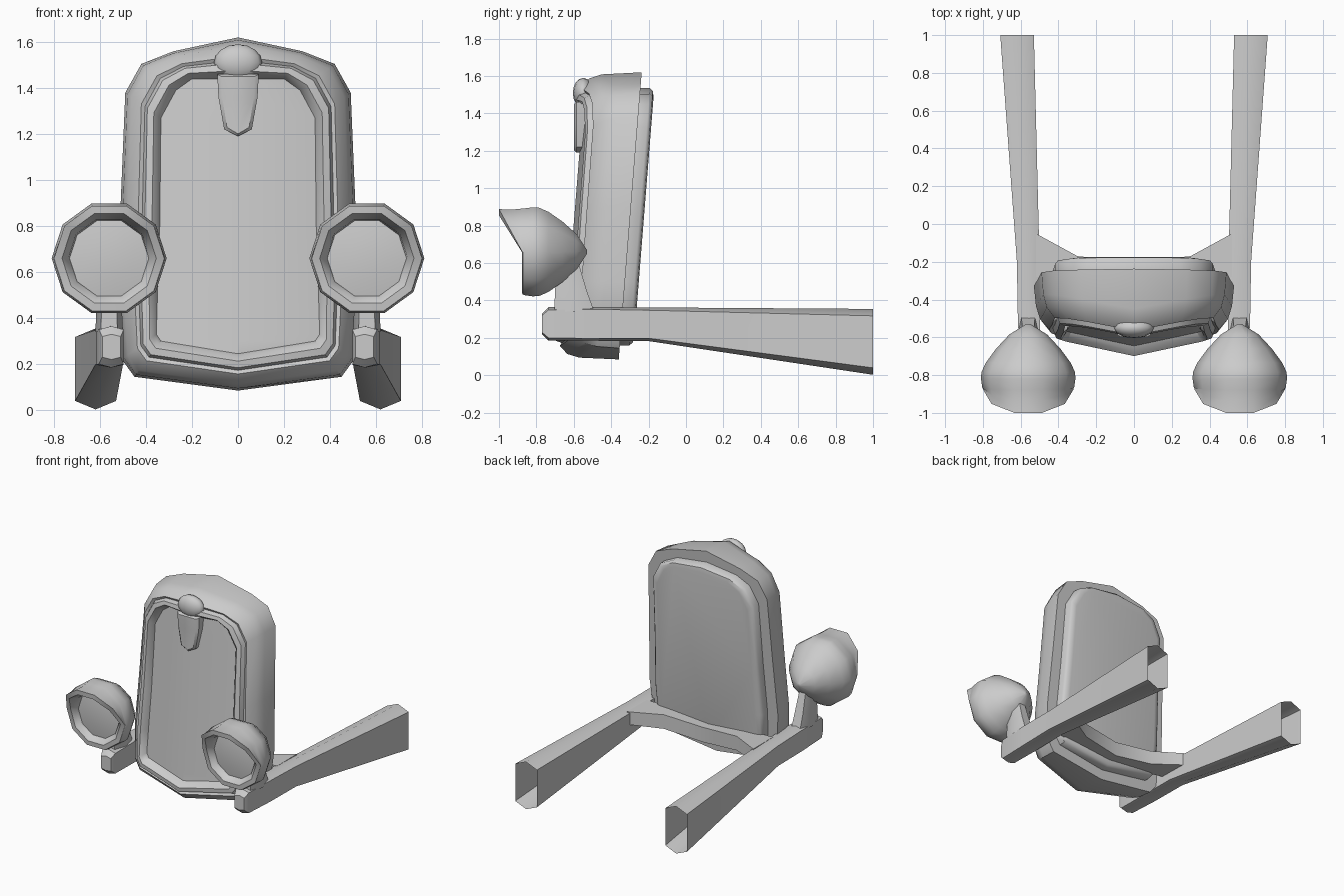
import bpy, bmesh, math

if "Cube" in bpy.data.objects:
    bpy.data.objects.remove(bpy.data.objects["Cube"])


def make(name, loops, closed=True, cap_first=False, cap_last=False, mirror=False, angle=40):
    """Loft a skin through equal-length loops of points."""
    bm = bmesh.new()
    rows = [[bm.verts.new(p) for p in lp] for lp in loops]
    n = len(rows[0])
    for a, b in zip(rows, rows[1:]):
        for i in range(n if closed else n - 1):
            j = (i + 1) % n
            bm.faces.new((a[i], a[j], b[j], b[i]))
    if cap_first:
        bm.faces.new(rows[0])
    if cap_last:
        bm.faces.new(rows[-1])
    if mirror:
        geom = bm.verts[:] + bm.edges[:] + bm.faces[:]
        bmesh.ops.mirror(bm, geom=geom, axis='X', merge_dist=-1)
    bmesh.ops.recalc_face_normals(bm, faces=bm.faces)
    me = bpy.data.meshes.new(name)
    bm.to_mesh(me)
    bm.free()
    ob = bpy.data.objects.new(name, me)
    bpy.context.collection.objects.link(ob)
    bpy.ops.object.select_all(action='DESELECT')
    ob.select_set(True)
    bpy.context.view_layer.objects.active = ob
    bpy.ops.object.shade_smooth_by_angle(angle=math.radians(angle))
    return ob


# Half outlines of the radiator shell and of the grille opening, top to bottom
OUTER = [(0, 1.62), (.28, 1.56), (.42, 1.505), (.49, 1.38), (.51, .9),
         (.53, .5), (.505, .22), (.45, .145), (0, .085)]
INNER = [(0, 1.44), (.2, 1.44), (.27, 1.39), (.335, 1.27), (.34, .8),
         (.35, .5), (.355, .33), (.335, .3), (0, .245)]


def front(x, z):
    return -.69 + .2 * abs(x) + .08 * (z - .1)


def back(x, z):
    return -.36 + .08 * (z - .08)


def ring(t, yfun, dy):
    half = [(a + (c - a) * t, b + (d - b) * t) for (a, b), (c, d) in zip(OUTER, INNER)]
    full = half + [(-x, z) for x, z in half[-2:0:-1]]
    return [(x, yfun(x, z) + dy, z) for x, z in full]


# Radiator shell with V-shaped front, raised surround and recessed opening
make("radiator_shell", [ring(.5, back, 0), ring(0, back, 0), ring(.06, front, .12),
                        ring(.18, front, .055), ring(.45, front, .01),
                        ring(.55, front, .02), ring(.62, front, -.012),
                        ring(.8, front, -.018), ring(.92, front, .005),
                        ring(1, front, .035)])


# Grille panel folded along the centre line
def half_rows(sign):
    return [(sign * x, front(x, z) + .033, z) for x, z in INNER]


make("grille_panel", [half_rows(-1), [(0, front(0, z) + .033, z) for x, z in INNER],
                      half_rows(1)], closed=False)

# Radiator core bulging out of the back
make("radiator_core", [ring(.47, back, -.02), ring(.47, back, .05),
                       ring(.56, back, .068), ring(.75, back, .074)], cap_last=True)

# Cap and ornament strip at the top of the grille
bpy.ops.mesh.primitive_uv_sphere_add(segments=12, ring_count=8, location=(0, -.55, 1.51))
cap = bpy.context.object
cap.name = "radiator_cap"
cap.scale = (.105, .055, .08)
bpy.ops.object.shade_smooth()
STRIP = [(-.09, 1.46), (.09, 1.46), (.085, 1.36), (.06, 1.22), (0, 1.19), (-.06, 1.22), (-.085, 1.36)]
make("ornament_strip", [[(x, -.53, z) for x, z in STRIP],
                        [(x, -.585, z) for x, z in STRIP],
                        [(x * .8, -.598, 1.33 + (z - 1.33) * .92) for x, z in STRIP]],
     cap_last=True)


# Frame rails: six-sided tubes, closed nose, open tail
def rail_section(y, x0, x1, z0, z1, ch):
    xm = (x0 + x1) / 2
    return [(x0, y, z0 + ch), (xm, y, z0), (x1, y, z0 + ch),
            (x1, y, z1 - ch), (xm, y, z1), (x0, y, z1 - ch)]


make("frame_rails", [rail_section(-.77, .51, .59, .22, .33, .01),
                     rail_section(-.735, .497, .605, .185, .365, .015),
                     rail_section(-.5, .497, .615, .185, .365, .012),
                     rail_section(-.2, .5, .62, .183, .363, .015),
                     rail_section(1, .53, .708, .003, .355, .037)],
     cap_first=True, mirror=True)


# Crossmember between the rails, flaring at its ends
def bar(x, y0, y1, z0, z1):
    return [(x, y0, z0), (x, y1, z0), (x, y1, z1), (x, y0, z1)]


make("crossmember", [bar(-.52, -.28, -.05, .26, .355), bar(-.3, -.3, -.17, .24, .345),
                     bar(0, -.32, -.2, .21, .32), bar(.3, -.3, -.17, .24, .345),
                     bar(.52, -.28, -.05, .26, .355)], cap_first=True, cap_last=True)

# Headlights: ten-sided bowl, rim stretched forward into a visor, recessed lens
CX, CZ = .56, .66


# profile rows: radius, y, forward stretch on the upper half
PROFILE = [(.012, -.53, 0), (.10, -.585, 0), (.17, -.66, 0), (.225, -.735, 0),
           (.248, -.785, 0), (.25, -.82, 0), (.243, -.868, .01), (.238, -.872, .06),
           (.24, -.875, .131), (.205, -.878, .128), (.178, -.855, .06), (.172, -.835, 0)]


def lamp_row(r, y, stretch):
    pts = []
    for i in range(10):
        a = i * math.tau / 10
        s = max(0, math.sin(a))
        pts.append((CX + r * math.cos(a), y - stretch * s, CZ + r * math.sin(a)))
    return pts


make("headlights", [lamp_row(*p) for p in PROFILE], cap_first=True, mirror=True, angle=45)
make("headlight_lenses", [lamp_row(.174, -.835, 0), lamp_row(.09, -.848, 0)],
     cap_last=True, mirror=True)


# Tapered posts carrying the headlights
def post(z, w, y0, y1):
    ym = (y0 + y1) / 2
    return [(CX - w, ym, z), (CX - w * .6, y0, z), (CX + w * .6, y0, z),
            (CX + w, ym, z), (CX + w * .6, y1, z), (CX - w * .6, y1, z)]


make("headlight_posts", [post(.34, .06, -.705, -.49), post(.45, .055, -.7, -.53),
                         post(.62, .04, -.69, -.58)], cap_last=True, mirror=True)
